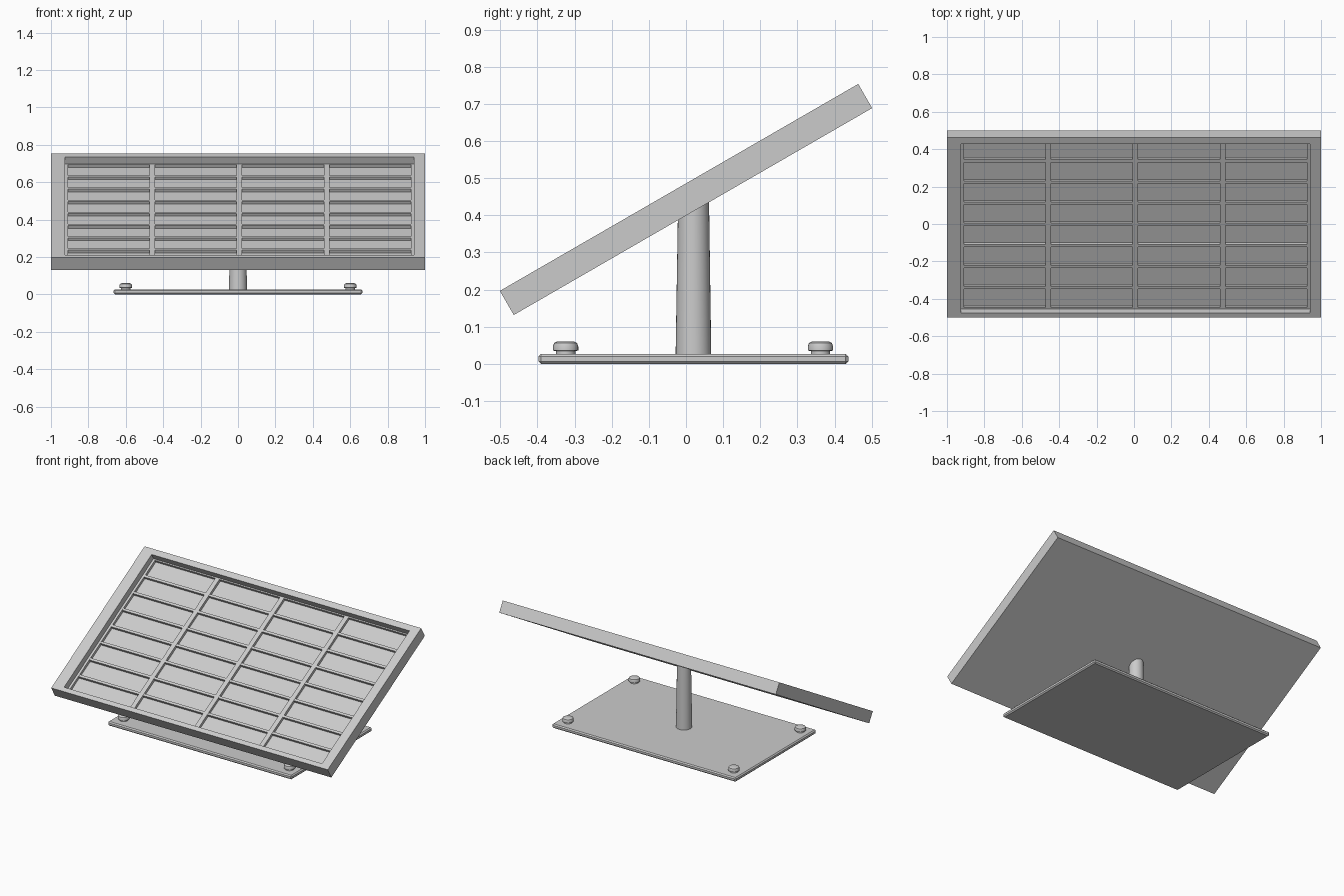
import bpy, bmesh, math
from mathutils import Matrix

if "Cube" in bpy.data.objects:
    bpy.data.objects.remove(bpy.data.objects["Cube"])

TILT = math.radians(30)
PANEL_Z = 0.4425
PANEL_MATRIX = Matrix.Translation((0, 0, PANEL_Z)) @ Matrix.Rotation(TILT, 4, 'X')


def make_object(name, bm, smooth=False):
    bmesh.ops.recalc_face_normals(bm, faces=bm.faces)
    mesh = bpy.data.meshes.new(name)
    bm.to_mesh(mesh)
    bm.free()
    ob = bpy.data.objects.new(name, mesh)
    bpy.context.collection.objects.link(ob)
    if smooth:
        bpy.context.view_layer.objects.active = ob
        ob.select_set(True)
        bpy.ops.object.shade_smooth_by_angle(angle=math.radians(35))
        ob.select_set(False)
    return ob


def box(name, lo, hi, bevel=0.0):
    bm = bmesh.new()
    size = [b - a for a, b in zip(lo, hi)]
    mid = [(a + b) / 2 for a, b in zip(lo, hi)]
    bmesh.ops.create_cube(bm, size=1, matrix=Matrix.Translation(mid) @ Matrix.Diagonal((*size, 1)))
    if bevel:
        bmesh.ops.bevel(bm, geom=bm.edges[:], offset=bevel, segments=1, affect='EDGES')
    return make_object(name, bm)


def stack(loops):
    """Skin a list of vertex loops and cap both ends."""
    bm = bmesh.new()
    rings = [[bm.verts.new(p) for p in loop] for loop in loops]
    n = len(rings[0])
    for a, b in zip(rings, rings[1:]):
        for i in range(n):
            j = (i + 1) % n
            bm.faces.new((a[i], a[j], b[j], b[i]))
    bm.faces.new(rings[0][::-1])
    bm.faces.new(rings[-1])
    return bm


def rect(x0, x1, y0, y1, z):
    return [(x0, y0, z), (x1, y0, z), (x1, y1, z), (x0, y1, z)]


def circle(cx, cy, r, z, n=32, slope=0.0):
    angles = [2 * math.pi * i / n for i in range(n)]
    return [(cx + r * math.cos(a), cy + r * math.sin(a),
             z + slope * (cy + r * math.sin(a))) for a in angles]


# Tilted panel tray with a sunken floor
X0, X1, V0, V1 = -0.925, 0.94, -0.527, 0.517
TOP, FLOOR, BAR = 0.0375, -0.0205, -0.003
tray = make_object("panel_frame", stack([
    rect(-1, 1, -0.557, 0.557, -TOP),
    rect(-1, 1, -0.557, 0.557, TOP),
    rect(X0, X1, V0, V1, TOP),
    rect(X0, X1, V0, V1, FLOOR)]))
tray.matrix_world = PANEL_MATRIX

# Grid dividing the panel into 4 x 8 cells, with half bars at the borders
COLS, ROWS = 4, 8
for i in range(COLS + 1):
    x = X0 + (X1 - X0) * i / COLS
    bar = box("column_divider", (max(x - 0.015, X0), V0, FLOOR - 0.003),
              (min(x + 0.015, X1), V1, BAR))
    bar.matrix_world = PANEL_MATRIX
for j in range(ROWS + 1):
    v = V0 + (V1 - V0) * j / ROWS
    bar = box("row_divider", (X0, max(v - 0.008, V0), FLOOR - 0.003),
              (X1, min(v + 0.008, V1), BAR - 0.001))
    bar.matrix_world = PANEL_MATRIX

# Ground plate
PLATE_TOP = 0.027
box("base_plate", (-0.665, -0.397, 0), (0.665, 0.437, PLATE_TOP), bevel=0.007)

# Tapered post, cut to the panel's slope at the top
make_object("post", stack([
    circle(0, 0.02, 0.048, PLATE_TOP - 0.005),
    circle(0, 0.02, 0.042, 0.405, slope=math.tan(TILT))]), smooth=True)

# Corner bolts: shank, then a chamfered head
PROFILE = [(0.026, 0.022), (0.026, 0.034), (0.034, 0.036),
           (0.034, 0.047), (0.031, 0.056), (0.023, 0.060)]
for bx in (-0.6, 0.6):
    for by in (-0.324, 0.362):
        make_object("bolt", stack([circle(bx, by, r, z, 24) for r, z in PROFILE]), smooth=True)
